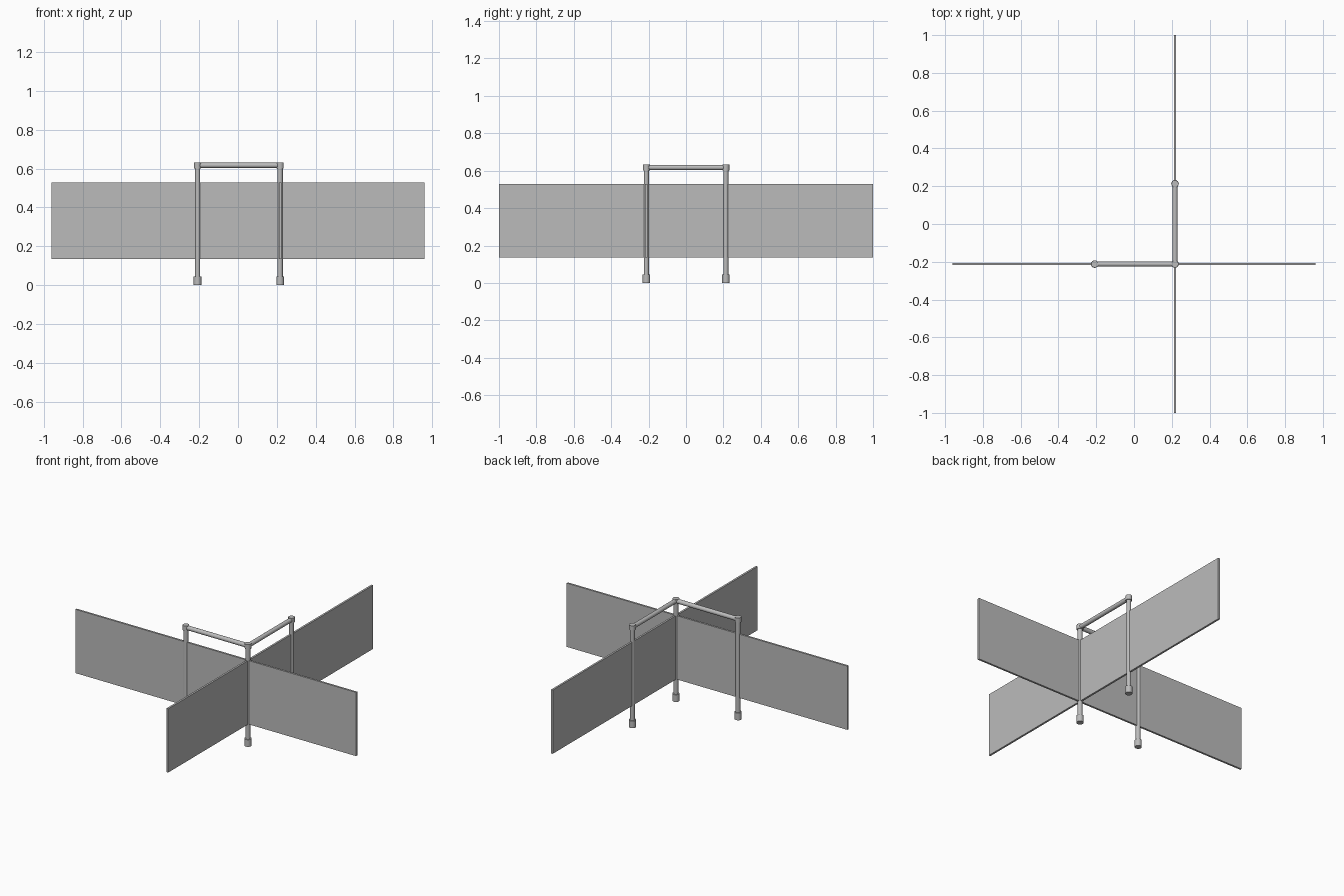
import bpy
import math

cube = bpy.data.objects.get("Cube")
if cube:
    bpy.data.objects.remove(cube, do_unlink=True)

# Single grey finish
grey = bpy.data.materials.new("plain_grey")
grey.use_nodes = True
COLOUR = (0.5, 0.5, 0.5, 1)
grey.diffuse_color = COLOUR
grey.node_tree.nodes["Principled BSDF"].inputs["Base Color"].default_value = COLOUR

PX, PY = 0.217, -0.212      # corner post position
SPAN = 0.425                # distance between posts
RAIL_Z, TUBE_R = 0.617, 0.0135


def finish(name):
    ob = bpy.context.object
    ob.name = name
    ob.data.materials.append(grey)
    return ob


def box(name, centre, size):
    bpy.ops.mesh.primitive_cube_add(size=1, location=centre)
    ob = finish(name)
    ob.scale = size
    bpy.ops.object.transform_apply(location=False, rotation=False, scale=True)


def tube(name, centre, radius, length, rotation=(0, 0, 0)):
    bpy.ops.mesh.primitive_cylinder_add(vertices=24, radius=radius, depth=length,
                                        location=centre, rotation=rotation)
    finish(name)
    bpy.ops.object.shade_smooth_by_angle()


# Posts with a foot below and a joint collar on top
posts = {"corner": (PX, PY), "right": (PX - SPAN, PY), "back": (PX, PY + SPAN)}
for name, (x, y) in posts.items():
    tube(name + "_post", (x, y, RAIL_Z / 2), TUBE_R, RAIL_Z - 0.02)
    tube(name + "_foot", (x, y, 0.022), 0.02, 0.044)
    tube(name + "_joint", (x, y, RAIL_Z), 0.0185, 0.03)

# Top rails
tube("front_rail", (PX - SPAN / 2, PY, RAIL_Z), TUBE_R, SPAN, (0, math.pi / 2, 0))
tube("side_rail", (PX, PY + SPAN / 2, RAIL_Z), TUBE_R, SPAN, (math.pi / 2, 0, 0))

# Crossing panels
box("front_panel", (0, PY, 0.332), (1.92, 0.012, 0.394))
box("side_panel", (PX, 0, 0.332), (0.012, 2.0, 0.394))
